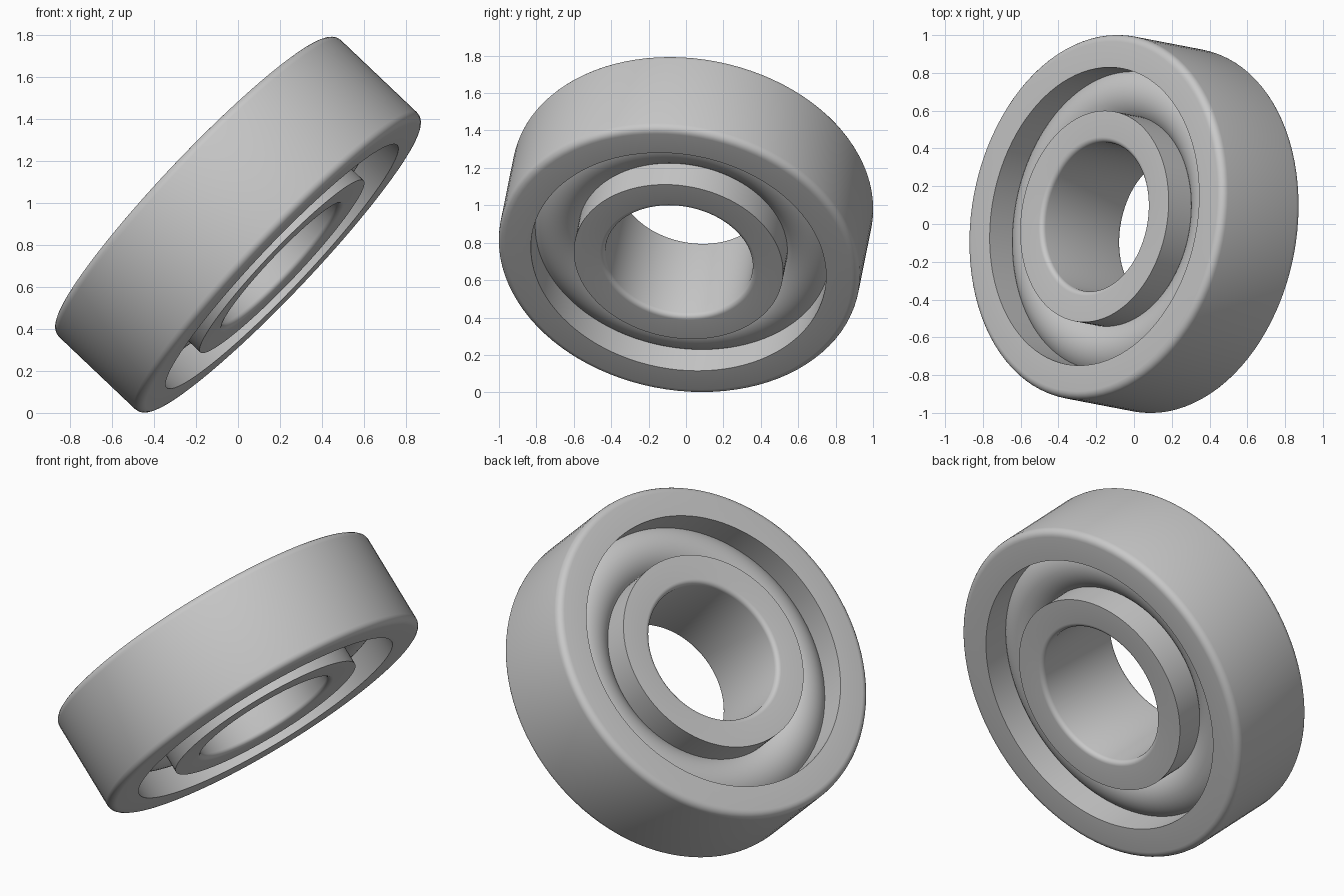
import bpy
import bmesh
import math
from mathutils import Vector

cube = bpy.data.objects.get("Cube")
if cube:
    bpy.data.objects.remove(cube, do_unlink=True)

SEGMENTS = 96
HALF_WIDTH = 0.292
AXIS = Vector((-0.718, 0.138, 0.682)).normalized()
CENTRE = Vector((0, 0, 0.897))
TILT = AXIS.to_track_quat('Z', 'Y')

steel = bpy.data.materials.new("grey steel")
steel.use_nodes = True
COLOUR = (0.58, 0.58, 0.58, 1)
steel.diffuse_color = COLOUR
steel.node_tree.nodes["Principled BSDF"].inputs["Base Color"].default_value = COLOUR


def arc(r, z, radius, start, end, steps):
    """Points of an arc in the radius/height plane, angles in degrees."""
    angles = [math.radians(start + (end - start) * i / steps) for i in range(steps + 1)]
    return [(r + radius * math.cos(a), z + radius * math.sin(a)) for a in angles]


def lathe(name, profile):
    """Sweep a closed counter-clockwise profile around the tilted axis."""
    bm = bmesh.new()
    rings = []
    for i in range(SEGMENTS):
        a = math.tau * i / SEGMENTS
        rings.append([bm.verts.new((r * math.cos(a), r * math.sin(a), z)) for r, z in profile])
    n = len(profile)
    for i, ring in enumerate(rings):
        after = rings[(i + 1) % SEGMENTS]
        for j in range(n):
            k = (j + 1) % n
            bm.faces.new((ring[j], after[j], after[k], ring[k]))
    bmesh.ops.recalc_face_normals(bm, faces=bm.faces[:])
    mesh = bpy.data.meshes.new(name)
    bm.to_mesh(mesh)
    bm.free()
    mesh.materials.append(steel)
    obj = bpy.data.objects.new(name, mesh)
    obj.rotation_mode = 'QUATERNION'
    obj.rotation_quaternion = TILT
    obj.location = CENTRE
    bpy.context.collection.objects.link(obj)
    bpy.ops.object.select_all(action='DESELECT')
    obj.select_set(True)
    bpy.context.view_layer.objects.active = obj
    bpy.ops.object.shade_smooth_by_angle(angle=math.radians(35))
    return obj


# Outer ring: rounded outer rims, crisp inner edges
R_OUT, R_SHOULDER, FILLET = 0.975, 0.797, 0.04
lathe("outer_ring",
      [(R_SHOULDER, HALF_WIDTH), (R_SHOULDER, -HALF_WIDTH)]
      + arc(R_OUT - FILLET, FILLET - HALF_WIDTH, FILLET, -90, 0, 5)
      + arc(R_OUT - FILLET, HALF_WIDTH - FILLET, FILLET, 0, 90, 5))

# Inner ring: rounded bore rims, crisp outer edges
R_BORE, R_LAND, FILLET = 0.398, 0.565, 0.027
lathe("inner_ring",
      [(R_LAND, -HALF_WIDTH), (R_LAND, HALF_WIDTH)]
      + arc(R_BORE + FILLET, HALF_WIDTH - FILLET, FILLET, 90, 180, 5)
      + arc(R_BORE + FILLET, FILLET - HALF_WIDTH, FILLET, 180, 270, 5))

# Rounded rolling band seated between the two rings
lathe("rolling_band", arc((R_LAND + R_SHOULDER) / 2, 0, 0.171, 0, 360, 48)[:-1])
